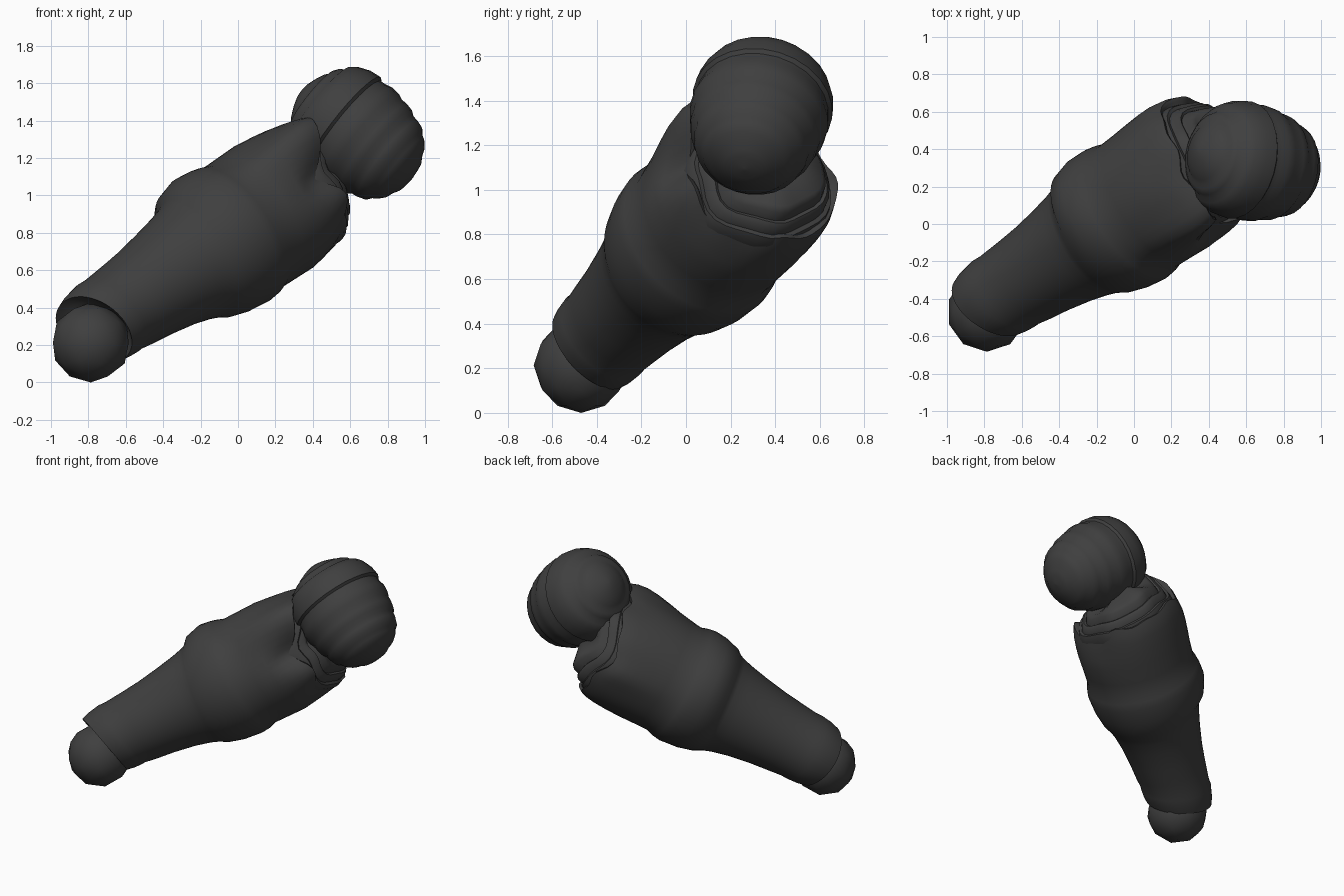
import bpy, bmesh, math
from mathutils import Vector

cube = bpy.data.objects.get("Cube")
if cube:
    bpy.data.objects.remove(cube, do_unlink=True)

# One dark grey material
grey = bpy.data.materials.new("dark_grey")
grey.use_nodes = True
grey.diffuse_color = (0.05, 0.05, 0.05, 1)
bsdf = grey.node_tree.nodes["Principled BSDF"]
bsdf.inputs["Base Color"].default_value = (0.05, 0.05, 0.05, 1)
bsdf.inputs["Roughness"].default_value = 0.8


def finish(bm, name, angle):
    bmesh.ops.recalc_face_normals(bm, faces=bm.faces)
    mesh = bpy.data.meshes.new(name)
    bm.to_mesh(mesh)
    bm.free()
    obj = bpy.data.objects.new(name, mesh)
    bpy.context.collection.objects.link(obj)
    mesh.materials.append(grey)
    bpy.ops.object.select_all(action="DESELECT")
    obj.select_set(True)
    bpy.context.view_layer.objects.active = obj
    bpy.ops.object.shade_smooth_by_angle(angle=math.radians(angle))
    return obj


def loft(name, origin, axis, up, profile, segments, shape=None, angle=50):
    """Rings of (distance along axis, radius), optionally reshaped per angle, capped."""
    axis = axis.normalized()
    e1 = (up - axis * up.dot(axis)).normalized()
    e2 = axis.cross(e1)
    if e2.y < 0:
        e2 = -e2
    bm = bmesh.new()
    rings = []
    for t, r in profile:
        ring = []
        for i in range(segments):
            a = math.tau * i / segments
            tt, rr = shape(t, r, a) if shape else (t, r)
            ring.append(bm.verts.new(origin + axis * tt
                                     + (e1 * math.cos(a) + e2 * math.sin(a)) * rr))
        rings.append(ring)
    for r0, r1 in zip(rings, rings[1:]):
        for i in range(segments):
            j = (i + 1) % segments
            bm.faces.new((r0[i], r0[j], r1[j], r1[i]))
    bm.faces.new(rings[0])
    bm.faces.new(rings[-1])
    return finish(bm, name, angle)


def ramp(x, lo, hi):
    return max(0.0, min(1.0, (x - lo) / (hi - lo)))


def bump(a, centre, width):
    d = (a - math.radians(centre) + math.pi) % math.tau - math.pi
    return math.exp(-(d / math.radians(width)) ** 2)


# Limb axis and its frame
limb_axis = Vector((0.73, 0.475, 0.49))
limb_up = Vector((-0.557, 0, 0.83))
limb_origin = Vector((0, 0, 0.75)) + 0.05 * limb_up + 0.055 * Vector((-0.395, 0.881, -0.265))


def collar_trim(a):
    # how far the upper opening is cut back around the limb
    return 0.12 * bump(a, 215, 50) + 0.04 * bump(a, 60, 30) + 0.11 * bump(a, -86, 20)


def sleeve_shape(t, r, a):
    low, high = ramp(-t, 0.72, 0.95), ramp(t, 0.3, 0.58)
    mid = ramp(t, -0.42, -0.25) * ramp(-t, -0.02, 0.1)
    # slanted cuff that tapers over the ball
    tt = t - low * 0.08 * math.cos(a - math.radians(45))
    rr = r - 0.028 * ramp(-t, 0.88, 1.0) * bump(a, 35, 80)
    # elbow band with a sharper step on top
    tt += mid * 0.03 * math.cos(a)
    rr += 0.03 * ramp(t, -0.24, -0.2) * ramp(-t, -0.02, 0.1) * bump(a, 25, 55)
    # ragged collar with a peak, a dent beside it and flatter top and bottom
    tt += high * (0.014 * math.sin(5 * a) + 0.012 * math.sin(9 * a + 1) - collar_trim(a))
    rr -= high * (0.06 * bump(a, -88, 18) + 0.035 * bump(a, 0, 25) + 0.035 * bump(a, 190, 40))
    rr += ramp(t, 0.1, 0.5) * (0.02 * bump(a, 70, 12) + 0.07 * bump(a, -54, 15))
    return tt, rr


# Sleeve: cuff, forearm, raised elbow band, upper part and turned-in collar
loft("sleeve", limb_origin, limb_axis, limb_up,
     [(-0.95, 0.1), (-0.97, 0.17), (-0.99, 0.21), (-1.0, 0.228), (-0.95, 0.236),
      (-0.88, 0.238), (-0.84, 0.236), (-0.72, 0.249), (-0.6, 0.262), (-0.45, 0.286),
      (-0.33, 0.312), (-0.27, 0.33), (-0.24, 0.343), (-0.2, 0.364), (-0.1, 0.391),
      (0, 0.404), (0.05, 0.398), (0.1, 0.382), (0.2, 0.384), (0.33, 0.39), (0.44, 0.392),
      (0.53, 0.39), (0.6, 0.382), (0.645, 0.366), (0.64, 0.345), (0.6, 0.31), (0.58, 0.15)],
     56, sleeve_shape)


def fold_shape(t, r, a):
    return (t + 0.012 * math.sin(4 * a + 1) - 0.9 * collar_trim(a),
            r + 0.008 * math.sin(7 * a) - 0.04 * bump(a, -88, 25) - 0.02 * bump(a, 0, 30))


# Bunched folds inside the collar
loft("collar_folds", limb_origin, limb_axis, limb_up,
     [(0.5, 0.25), (0.56, 0.345), (0.62, 0.348), (0.655, 0.335), (0.655, 0.315),
      (0.695, 0.305), (0.71, 0.285), (0.705, 0.27), (0.75, 0.255), (0.77, 0.23), (0.78, 0.1)],
     40, fold_shape)

# Large ringed ball at the upper end
loft("ringed_ball", Vector((0.63, 0.328, 1.33)), Vector((0.77, -0.17, -0.61)),
     Vector((0.62, 0, 0.78)),
     [(-0.375, 0.01), (-0.368, 0.05), (-0.35, 0.1), (-0.325, 0.15), (-0.305, 0.172),
      (-0.3, 0.195), (-0.28, 0.222), (-0.255, 0.236), (-0.245, 0.262), (-0.21, 0.289),
      (-0.15, 0.312), (-0.085, 0.319), (-0.07, 0.303), (-0.04, 0.305), (0.0, 0.314),
      (0.05, 0.309), (0.08, 0.296), (0.12, 0.293), (0.16, 0.284), (0.185, 0.264),
      (0.22, 0.259), (0.26, 0.245), (0.28, 0.22), (0.305, 0.205), (0.335, 0.172),
      (0.35, 0.135), (0.372, 0.1), (0.38, 0.06), (0.39, 0.01)],
     26)

# Small ball at the lower end
bm = bmesh.new()
bmesh.ops.create_icosphere(bm, subdivisions=2, radius=0.213)
bmesh.ops.translate(bm, verts=bm.verts, vec=(-0.787, -0.47, 0.213))
finish(bm, "small_ball", 60)
